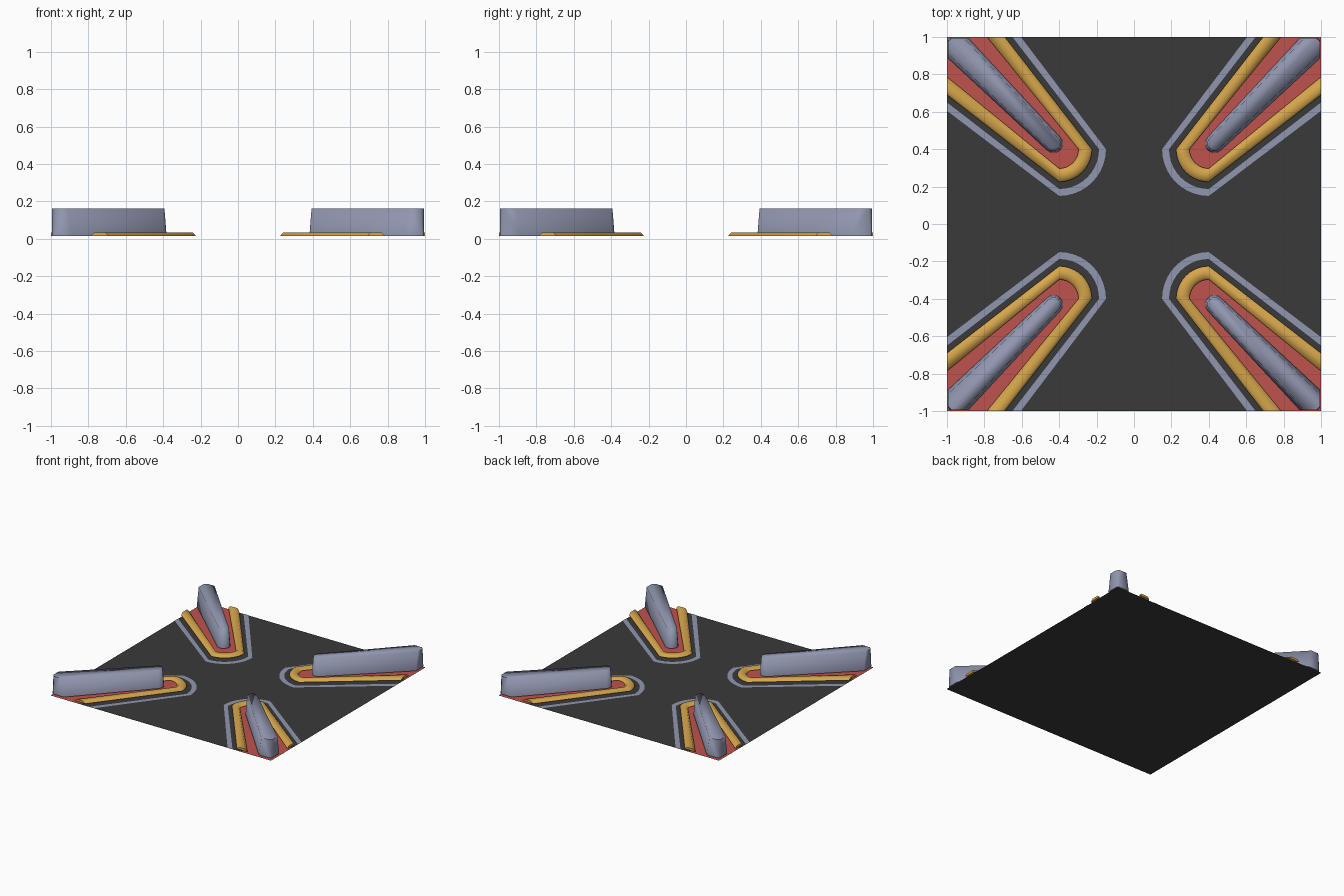
import bpy, bmesh, math

if "Cube" in bpy.data.objects:
    bpy.data.objects.remove(bpy.data.objects["Cube"])


def material(name, rgb):
    m = bpy.data.materials.new(name)
    m.diffuse_color = (*rgb, 1)
    m.use_nodes = True
    m.node_tree.nodes["Principled BSDF"].inputs["Base Color"].default_value = m.diffuse_color
    return m


ASPHALT = material("dark asphalt", (0.042, 0.042, 0.042))
STONE = material("blue grey", (0.28, 0.305, 0.43))
RED = material("red paving", (0.52, 0.085, 0.075))
GOLD = material("gold kerb", (0.67, 0.38, 0.07))


def arc(c, r, a0, a1, n):
    """Points on an arc about (c, c), angles in degrees."""
    return [(c + r * math.cos(math.radians(a0 + (a1 - a0) * i / n)),
             c + r * math.sin(math.radians(a0 + (a1 - a0) * i / n))) for i in range(n + 1)]


def u_path(r, edge):
    """Island outline: from one tile edge, round the nose, to the other edge."""
    return [(edge, 1)] + arc(0.4, r, 180, 270, 10) + [(1, edge)]


def make(name, mat, rings, ring_closed=False, loop_rings=False, caps=(), mirror=True):
    """Skin a list of point rings, then mirror the part into all four corners."""
    bm = bmesh.new()
    vs = [[bm.verts.new(p) for p in ring] for ring in rings]
    n = len(vs[0])
    pairs = list(zip(vs, vs[1:])) + ([(vs[-1], vs[0])] if loop_rings else [])
    for a, b in pairs:
        for i in range(n if ring_closed else n - 1):
            j = (i + 1) % n
            bm.faces.new((a[i], a[j], b[j], b[i]))
    for k in caps:
        bm.faces.new(vs[k])
    if loop_rings:      # end faces of an open strip
        bm.faces.new([r[0] for r in vs])
        bm.faces.new([r[-1] for r in vs])
    bmesh.ops.recalc_face_normals(bm, faces=bm.faces)
    if len(pairs) < 2 and not ring_closed:      # flat sheets face up
        for f in bm.faces:
            f.normal_update()
            if f.normal.z < 0:
                f.normal_flip()
    me = bpy.data.meshes.new(name)
    bm.to_mesh(me)
    bm.free()
    me.materials.append(mat)
    ob = bpy.data.objects.new(name, me)
    bpy.context.collection.objects.link(ob)
    if mirror:
        mod = ob.modifiers.new("four corners", 'MIRROR')
        mod.use_axis = (True, True, False)
        mod.use_mirror_merge = False
    return ob


def at(points, z):
    return [(x, y, z) for x, y in points]


def smooth(ob, degrees):
    bpy.ops.object.select_all(action='DESELECT')
    bpy.context.view_layer.objects.active = ob
    ob.select_set(True)
    bpy.ops.object.shade_smooth_by_angle(angle=math.radians(degrees))


# Ground sheet
make("ground", ASPHALT, [at([(-1, -1), (1, -1), (1, 1), (-1, 1)], 0)], caps=(0,), mirror=False)

# Painted border line round each island
make("border_line", STONE, [at(u_path(0.25, 0.605), 0.002), at(u_path(0.213, 0.65), 0.002)])

# Red paving inside the kerb
make("island_paving", RED, [at(u_path(0.135, 0.74) + [(1, 1)], 0.003)], caps=(0,))

# Raised kerb with sloping sides
kerb = make("kerb", GOLD, [at(u_path(0.175, 0.69), 0.015), at(u_path(0.16, 0.708), 0.033),
                           at(u_path(0.118, 0.768), 0.033), at(u_path(0.103, 0.787), 0.015)],
            loop_rings=True)
smooth(kerb, 60)


# Tapered diagonal wall, rounded at its inner end, cut square at the tile corner
def wall_outline(r, side, tip):
    return arc(0.43, r, 135, 315, 6) + [(0.995, side), (0.995, tip), (tip, 0.995), (side, 0.995)]


wall = make("wall", STONE, [at(wall_outline(0.05, 0.887, 0.985), 0.015),
                            at(wall_outline(0.038, 0.91, 0.975), 0.163)],
            ring_closed=True, caps=(0, 1))
smooth(wall, 87)
